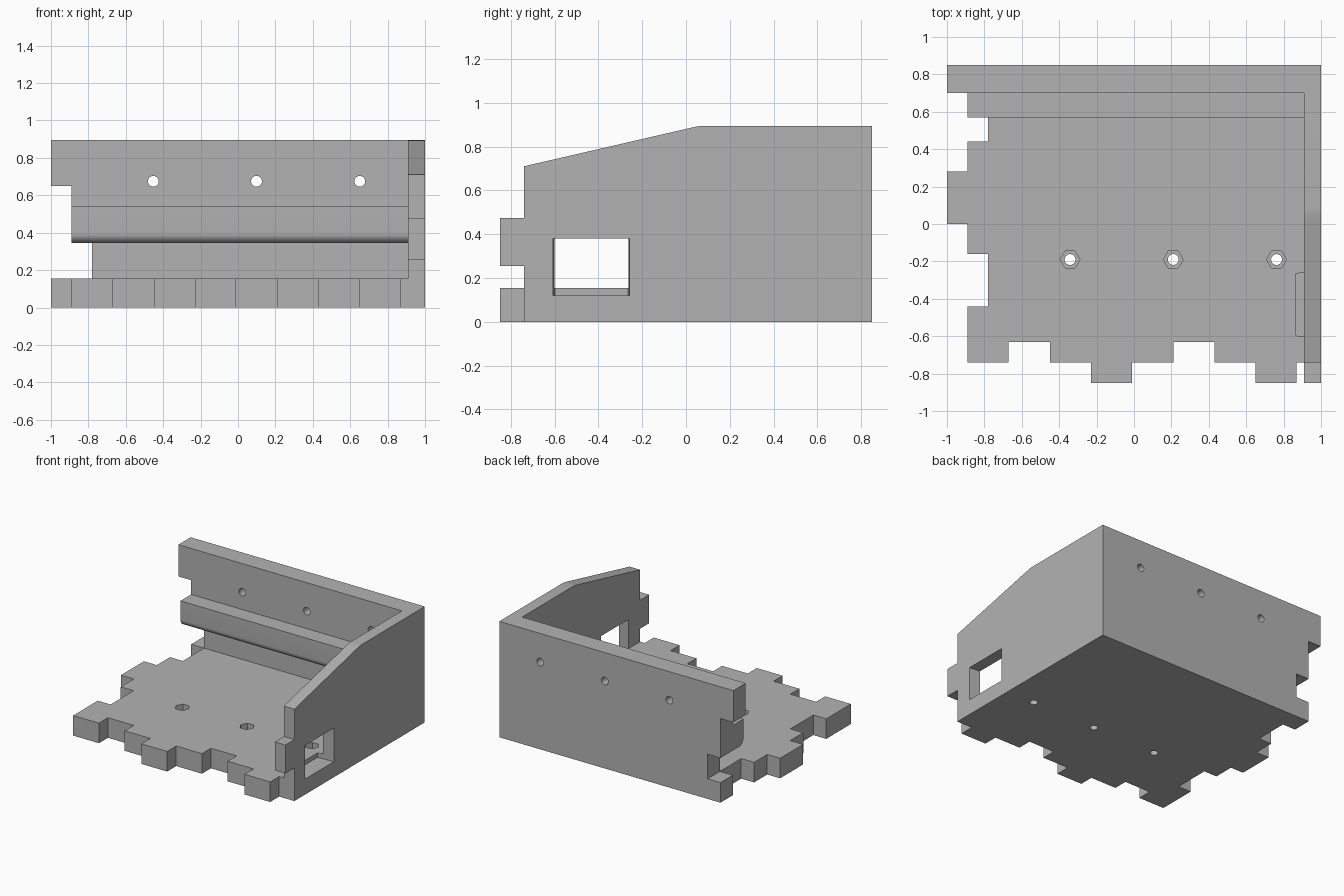
import bpy, bmesh, math
from mathutils import Vector

if "Cube" in bpy.data.objects:
    bpy.data.objects.remove(bpy.data.objects["Cube"])

grey = bpy.data.materials.new("light_grey")
grey.diffuse_color = (0.45, 0.45, 0.45, 1)
grey.use_nodes = True
grey.node_tree.nodes["Principled BSDF"].inputs["Base Color"].default_value = grey.diffuse_color


def make(name, bm):
    bmesh.ops.recalc_face_normals(bm, faces=bm.faces)
    me = bpy.data.meshes.new(name)
    bm.to_mesh(me)
    bm.free()
    me.materials.append(grey)
    ob = bpy.data.objects.new(name, me)
    bpy.context.collection.objects.link(ob)
    return ob


def prism(name, pts, axis, lo, hi):
    """Extrude a 2D outline along an axis from lo to hi."""
    def at(p, d):
        v = list(p)
        v.insert(axis, d)
        return Vector(v)
    bm = bmesh.new()
    face = bm.faces.new([bm.verts.new(at(p, lo)) for p in pts])
    geo = bmesh.ops.extrude_face_region(bm, geom=[face])["geom"]
    step = Vector((0, 0, 0))
    step[axis] = hi - lo
    bmesh.ops.translate(bm, vec=step, verts=[g for g in geo if isinstance(g, bmesh.types.BMVert)])
    return make(name, bm)


def ring(cx, cy, r, n):
    return [(cx + r * math.cos(2 * math.pi * i / n), cy + r * math.sin(2 * math.pi * i / n))
            for i in range(n)]


def combine(base, other, op):
    mod = base.modifiers.new(op.lower(), "BOOLEAN")
    mod.operation, mod.solver, mod.object = op, "EXACT", other
    bpy.context.view_layer.objects.active = base
    bpy.ops.object.modifier_apply(modifier=mod.name)
    bpy.data.objects.remove(other)


# Floor plate with finger joints on the front and left edges
front, mid, back = -0.85, -0.74, -0.63
outline = [(-0.89, mid)]
x = -0.67
for a, b in ((mid, back), (back, mid), (mid, front), (front, mid),
             (mid, back), (back, mid), (mid, front), (front, mid)):
    outline += [(x, a), (x, b)]
    x += 0.22
outline += [(0.95, mid), (0.95, 0.75), (-0.78, 0.75),
            (-0.78, 0.44), (-0.89, 0.44), (-0.89, 0.28), (-1, 0.28), (-1, 0),
            (-0.89, 0), (-0.89, -0.16), (-0.78, -0.16), (-0.78, -0.44), (-0.89, -0.44)]
body = prism("joint_box_shell", outline, 2, 0, 0.155)

# Back wall with a notched left edge
combine(body, prism("back_wall", [
    (-0.89, 0), (1, 0), (1, 0.895), (-1, 0.895), (-1, 0.65), (-0.89, 0.65),
    (-0.89, 0.345), (-0.78, 0.345), (-0.78, 0.155), (-0.89, 0.155)], 1, 0.70, 0.85), "UNION")

# Right wall with sloped top and one front tab
combine(body, prism("right_wall", [
    (mid, 0), (0.85, 0), (0.85, 0.895), (0.08, 0.895), (0.05, 0.892), (0.01, 0.883),
    (mid, 0.71), (mid, 0.475), (front, 0.475), (front, 0.255), (mid, 0.255)],
    0, 0.91, 1.0), "UNION")

# Inner ledge on the back wall, rounded along its lower front edge
r = 0.05
ledge = [(0.57 + r - r * math.sin(t), 0.345 + r - r * math.cos(t))
         for t in (i * math.pi / 16 for i in range(9))]
ledge += [(0.57, 0.54), (0.75, 0.54), (0.75, 0.345)]
combine(body, prism("ledge", ledge, 0, -0.89, 0.95), "UNION")

# Side window, slightly wider on the outside, with a pocket in the floor
window = prism("window_cutter", [(-0.61, 0.12), (-0.257, 0.12), (-0.257, 0.38), (-0.61, 0.38)],
               0, 0.865, 1.02)
for v in window.data.vertices:
    if v.co.x < 0.9:
        v.co.y = -0.597 if v.co.y < -0.4 else -0.264
combine(body, window, "DIFFERENCE")

# Screw holes in the back wall, and floor holes with hexagonal nut pockets
for i in range(3):
    wx, fx = -0.453 + 0.552 * i, -0.342 + 0.552 * i
    combine(body, prism("wall_hole", ring(wx, 0.675, 0.029, 24), 1, 0.6, 0.95), "DIFFERENCE")
    combine(body, prism("floor_hole", ring(fx, -0.19, 0.029, 24), 2, -0.1, 0.3), "DIFFERENCE")
    combine(body, prism("nut_pocket", ring(fx, -0.19, 0.053, 6), 2, 0.085, 0.3), "DIFFERENCE")

bpy.ops.object.select_all(action="DESELECT")
body.select_set(True)
bpy.context.view_layer.objects.active = body
bpy.ops.object.shade_smooth_by_angle(angle=math.radians(30))
